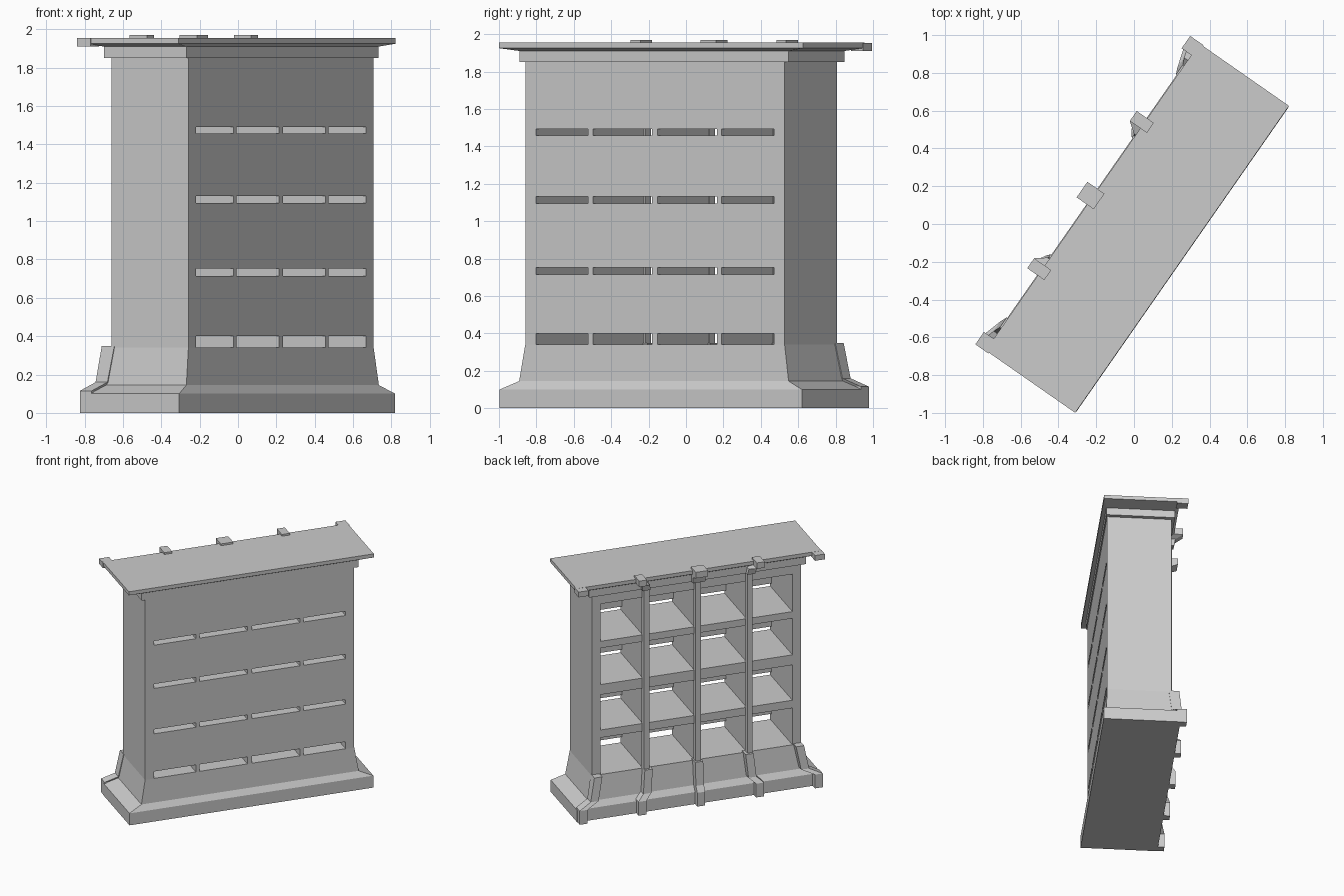
import bpy, bmesh, math
from mathutils import Matrix

if "Cube" in bpy.data.objects:
    bpy.data.objects.remove(bpy.data.objects["Cube"])

TURN = Matrix.Rotation(math.radians(55.13), 4, 'Z')
CX = -0.008  # middle of the case along its length

grey = bpy.data.materials.new("plain_grey")
grey.use_nodes = True
grey.diffuse_color = (0.6, 0.6, 0.6, 1)
grey.node_tree.nodes["Principled BSDF"].inputs["Base Color"].default_value = (0.6, 0.6, 0.6, 1)


def loft(bm, rings):
    """Closed stack of rectangles given as (z, x0, x1, y0, y1)."""
    rows = [[bm.verts.new(p) for p in ((x0, y0, z), (x1, y0, z), (x1, y1, z), (x0, y1, z))]
            for z, x0, x1, y0, y1 in rings]
    bm.faces.new(rows[0][::-1])
    bm.faces.new(rows[-1])
    for a, b in zip(rows, rows[1:]):
        for i in range(4):
            j = (i + 1) % 4
            bm.faces.new((a[i], a[j], b[j], b[i]))


def make(name, stacks):
    bm = bmesh.new()
    for rings in stacks:
        loft(bm, rings)
    bmesh.ops.recalc_face_normals(bm, faces=bm.faces)
    bm.transform(TURN)
    mesh = bpy.data.meshes.new(name)
    bm.to_mesh(mesh)
    bm.free()
    mesh.materials.append(grey)
    obj = bpy.data.objects.new(name, mesh)
    bpy.context.collection.objects.link(obj)
    return obj


def box(x0, x1, y0, y1, z0, z1):
    return [(z0, x0, x1, y0, y1), (z1, x0, x1, y0, y1)]


# Case: plinth, flared foot, walls, frieze and roof in one stack
profile = [  # height, half length, rear y, open-side y
    (0, .985, -.318, .266), (.1, .985, -.318, .266), (.145, .878, -.289, .235),
    (.34, .845, -.279, .21), (1.85, .845, -.279, .21), (1.85, .876, -.288, .235),
    (1.91, .876, -.288, .235), (1.925, .99, -.316, .262), (1.955, .99, -.316, .262)]
case = make("shelf_case", [[(z, CX - h, CX + h, a, b) for z, h, a, b in profile]])

# Bays open on one side, each with a narrow slit through the rear panel
columns = [(-.775, -.435), (-.405, -.018), (.018, .405), (.435, .775)]
rows = [(.342, .40, .65), (.715, .752, 1.01), (1.095, 1.132, 1.40), (1.457, 1.492, 1.77)]
bays, slits = [], []
for x0, x1 in columns:
    for floor, slit_top, ceiling in rows:
        bays.append(box(CX + x0, CX + x1, -.25, .5, floor, ceiling))
        slits.append(box(CX + x0, CX + x1, -.5, -.1, floor, slit_top))

for name, stacks in (("bay_cutter", bays), ("slit_cutter", slits)):
    cutter = make(name, stacks)
    cutter.hide_render = True
    mod = case.modifiers.new(name, 'BOOLEAN')
    mod.operation = 'DIFFERENCE'
    mod.solver = 'EXACT'
    mod.object = cutter
    bpy.context.view_layer.objects.active = case
    bpy.ops.object.modifier_apply(modifier=name)
    bpy.data.objects.remove(cutter)


# Ribs follow the case profile on the open side, fanning out at foot and roof
def rib(name, frac, width, path):
    rings = []
    for z, half, inner, outer in path:
        x = CX + frac * (half - .035)
        rings.append((z, x - width, x + width, inner, outer))
    make(name, [rings])


foot = [(0, .985, .24, .315), (.115, .985, .24, .315), (.16, .885, .21, .285), (.35, .85, .19, .27)]
shaft = [(.34, .87, .2, .25), (1.86, .87, .2, .25)]
crown = [(1.85, .88, .2, .265), (1.9, .9, .2, .275), (1.92, .985, .22, .33), (1.97, .985, .22, .33)]
for frac, label in ((-1, "right_end"), (-.5, "right"), (0, "middle"), (.5, "left"), (1, "left_end")):
    rib(label + "_foot_rib", frac, .032, foot)
    if abs(frac) < 1:
        rib(label + "_post", frac, .022, shaft)
        rib(label + "_roof_rib", frac, .05 if frac == 0 else .032, crown)
    else:
        # End brackets stay level with the roof
        rib(label + "_roof_bracket", frac, .04, [(1.91, .99, .24, .325), (1.954, .99, .24, .325)])
